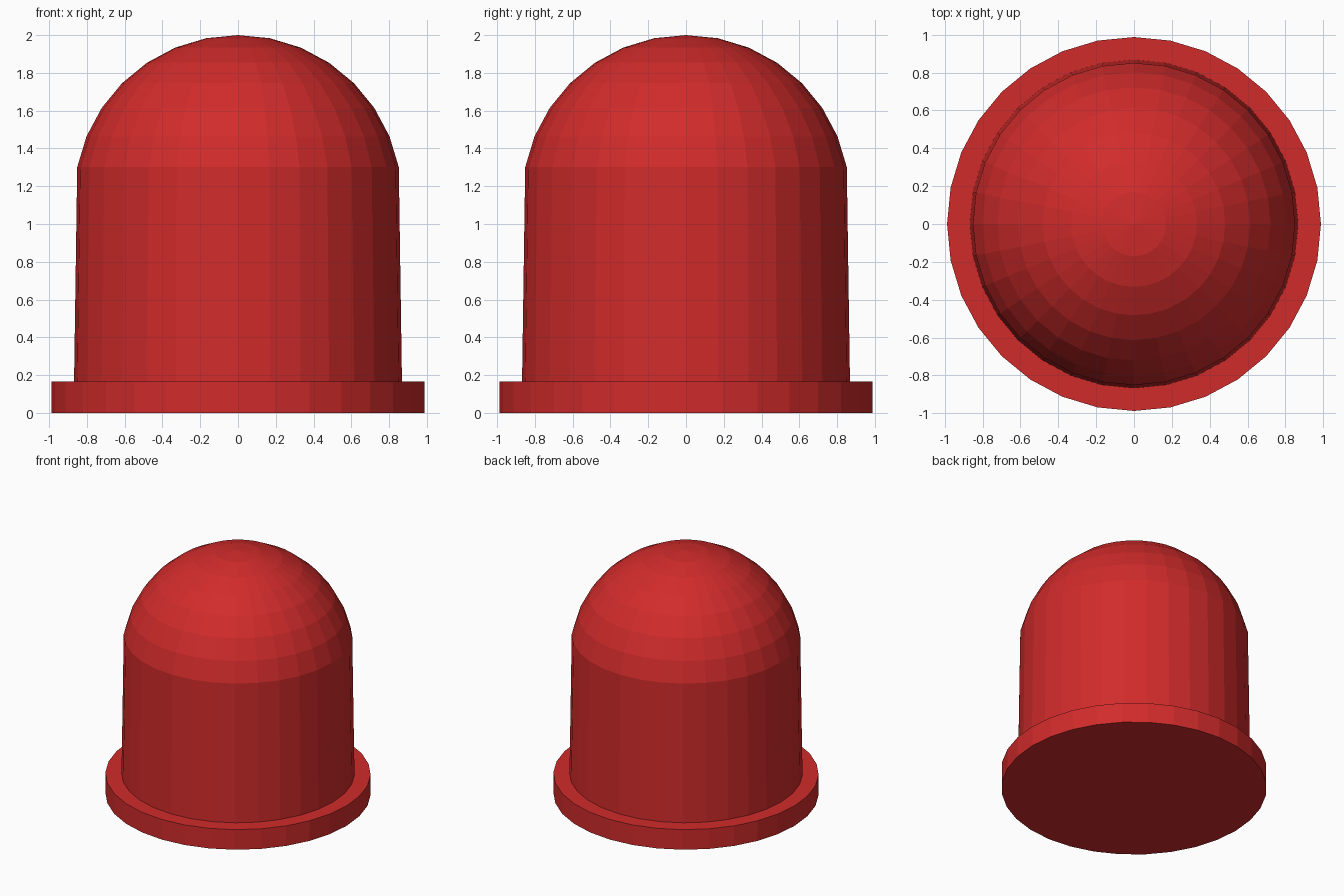
import bpy, bmesh
from math import sin, cos, pi

if "Cube" in bpy.data.objects:
    bpy.data.objects.remove(bpy.data.objects["Cube"])

SEG = 32
red = bpy.data.materials.new("red")
red.diffuse_color = (0.64, 0.024, 0.024, 1)
red.use_nodes = True
red.node_tree.nodes["Principled BSDF"].inputs["Base Color"].default_value = red.diffuse_color


def lathe(name, profile):
    """Revolve (radius, z) points, bottom to top; radius 0 makes a pole."""
    bm = bmesh.new()
    rings = []
    for r, z in profile:
        if r == 0:
            rings.append([bm.verts.new((0, 0, z))] * SEG)
        else:
            rings.append([bm.verts.new((r * sin(2 * pi * i / SEG), -r * cos(2 * pi * i / SEG), z))
                          for i in range(SEG)])
    for a, b in zip(rings, rings[1:]):
        for i in range(SEG):
            j = (i + 1) % SEG
            bm.faces.new(list(dict.fromkeys((a[i], a[j], b[j], b[i]))))
    # Close any open end with a flat cap
    for ring in (rings[0], rings[-1]):
        if ring[0] is not ring[1]:
            bm.faces.new(ring)
    bmesh.ops.recalc_face_normals(bm, faces=bm.faces)
    mesh = bpy.data.meshes.new(name)
    bm.to_mesh(mesh)
    bm.free()
    mesh.materials.append(red)
    obj = bpy.data.objects.new(name, mesh)
    bpy.context.collection.objects.link(obj)
    return obj


# Base flange
FLANGE_R, FLANGE_H = 0.988, 0.165
lathe("flange", [(FLANGE_R, 0), (FLANGE_R, FLANGE_H)])

# Domed body: slightly tapered wall below a spherical cap
R = 0.868
cap = [(R * cos(k * pi / 16), 2 - R + R * sin(k * pi / 16)) for k in range(1, 8)]
lathe("dome", [(R, FLANGE_H)] + cap + [(0, 2)])
